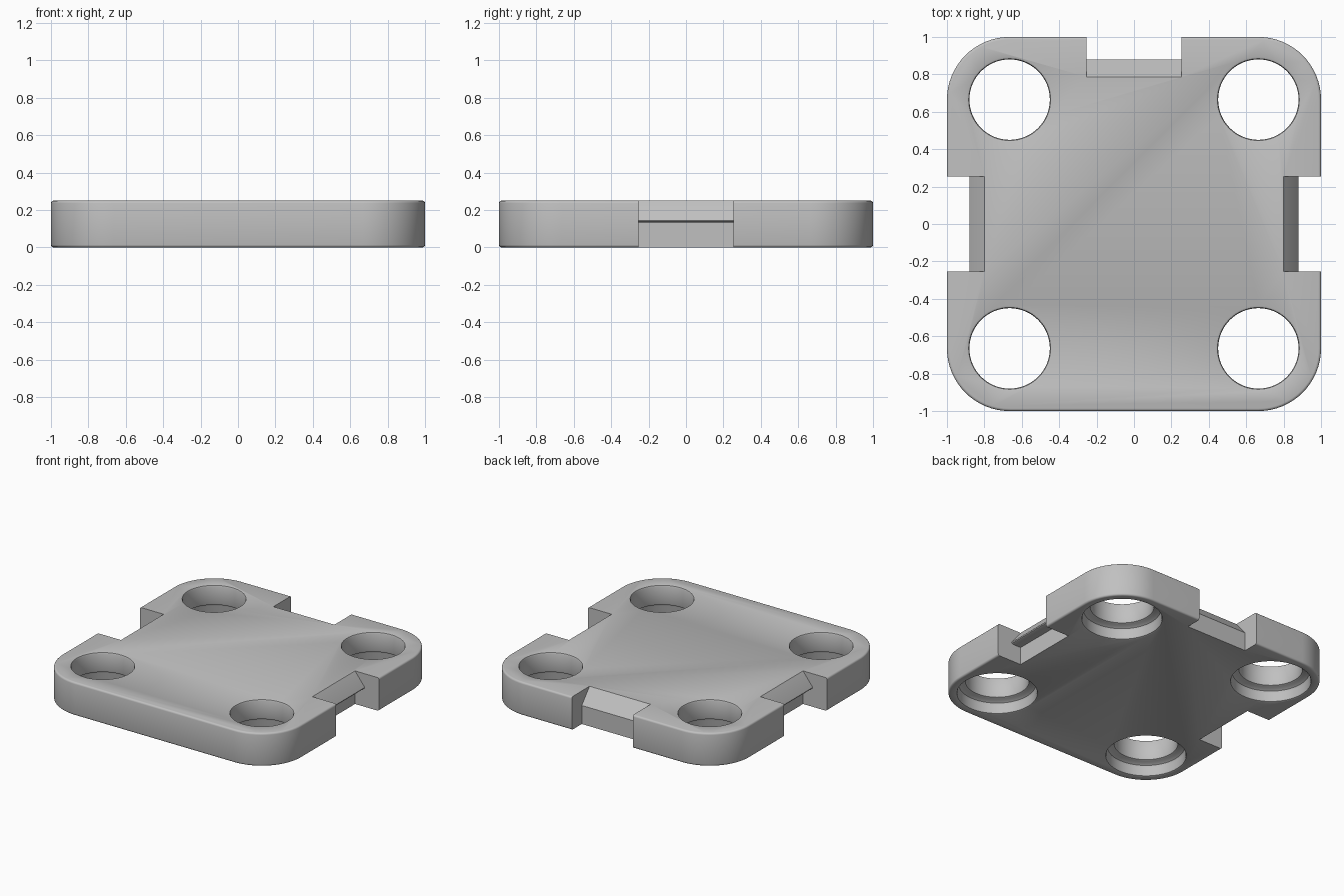
import bpy, bmesh, math
from mathutils import Matrix

default = bpy.data.objects.get("Cube")
if default:
    bpy.data.objects.remove(default, do_unlink=True)

HEIGHT = 0.25
CORNER = 0.335
FILLET = 0.014
HOLE = 0.665

grey = bpy.data.materials.new("plain grey")
grey.use_nodes = True
colour = (0.53, 0.53, 0.53, 1)
grey.diffuse_color = colour
grey.node_tree.nodes["Principled BSDF"].inputs["Base Color"].default_value = colour


def make_object(name, bm):
    bmesh.ops.recalc_face_normals(bm, faces=bm.faces)
    mesh = bpy.data.meshes.new(name)
    bm.to_mesh(mesh)
    bm.free()
    mesh.materials.append(grey)
    obj = bpy.data.objects.new(name, mesh)
    bpy.context.collection.objects.link(obj)
    return obj


def notch_cutter(name, profile, angle):
    """Extrude a (radius, z) profile along the edge of the plate."""
    bm = bmesh.new()
    face = bm.faces.new([bm.verts.new((r, -0.255, z)) for r, z in profile])
    new = bmesh.ops.extrude_face_region(bm, geom=[face])["geom"]
    verts = [v for v in new if isinstance(v, bmesh.types.BMVert)]
    bmesh.ops.translate(bm, verts=verts, vec=(0, 0.51, 0))
    bmesh.ops.rotate(bm, verts=bm.verts, matrix=Matrix.Rotation(angle, 3, "Z"))
    return make_object(name, bm)


def hole_cutter(name, x, y, profile, sides=64):
    """Stack rings of a (radius, z) profile into a solid plug."""
    bm = bmesh.new()
    rings = [[bm.verts.new((x + r * math.cos(math.tau * i / sides),
                            y + r * math.sin(math.tau * i / sides), z))
              for i in range(sides)] for r, z in profile]
    for low, high in zip(rings, rings[1:]):
        for i in range(sides):
            j = (i + 1) % sides
            bm.faces.new((low[i], low[j], high[j], high[i]))
    bm.faces.new(rings[0])
    bm.faces.new(rings[-1])
    return make_object(name, bm)


# Square plate with round corners and softened rims
bm = bmesh.new()
bmesh.ops.create_cube(bm, size=1)
bmesh.ops.scale(bm, verts=bm.verts, vec=(2, 2, HEIGHT))
bmesh.ops.translate(bm, verts=bm.verts, vec=(0, 0, HEIGHT / 2))
upright = [e for e in bm.edges if abs(e.verts[0].co.z - e.verts[1].co.z) > 0.1]
bmesh.ops.bevel(bm, geom=upright, offset=CORNER, segments=16, profile=0.5, affect="EDGES")
rims = [e for e in bm.edges if abs(e.verts[0].co.z - e.verts[1].co.z) < 0.01]
bmesh.ops.bevel(bm, geom=rims, offset=FILLET, segments=3, profile=0.5, affect="EDGES")
plate = make_object("plate", bm)

# Side notches leave an overhanging sloped lip, the back one a solid ramp
lip = [(0.80, -0.1), (1.1, -0.1), (1.1, 0.3), (0.762, 0.3), (0.80, 0.25),
       (0.877, 0.152), (0.88, 0.145), (0.877, 0.138), (0.868, 0.134), (0.80, 0.134)]
ramp = [(0.88, -0.1), (1.1, -0.1), (1.1, 0.3), (0.745, 0.3), (0.88, 0.14)]
cutters = [notch_cutter("left_notch_cutter", lip, 0),
           notch_cutter("right_notch_cutter", lip, math.pi),
           notch_cutter("back_notch_cutter", ramp, math.pi / 2)]

# Corner holes: wide rounded recess below, narrower bore with a soft top rim
bore = [(0.285, -0.05), (0.285, 0), (0.276, 0.004), (0.272, 0.014), (0.272, 0.065),
        (0.266, 0.08), (0.25, 0.09), (0.23, 0.094), (0.219, 0.099), (0.215, 0.11),
        (0.215, 0.236), (0.219, 0.246), (0.229, 0.25), (0.229, 0.3)]
for x in (-HOLE, HOLE):
    for y in (-HOLE, HOLE):
        cutters.append(hole_cutter("hole_cutter", x, y, bore))

for cutter in cutters:
    cutter.hide_render = True
    mod = plate.modifiers.new("cut", "BOOLEAN")
    mod.operation = "DIFFERENCE"
    mod.solver = "EXACT"
    mod.object = cutter

# Bake the cuts, then drop the cutters
bpy.context.view_layer.update()
graph = bpy.context.evaluated_depsgraph_get()
result = bpy.data.meshes.new_from_object(plate.evaluated_get(graph))
plate.modifiers.clear()
plate.data = result
result.materials.clear()
result.materials.append(grey)
for polygon in result.polygons:
    polygon.material_index = 0
for cutter in cutters:
    bpy.data.objects.remove(cutter, do_unlink=True)

bpy.ops.object.select_all(action="DESELECT")
plate.select_set(True)
bpy.context.view_layer.objects.active = plate
bpy.ops.object.shade_smooth_by_angle(angle=math.radians(35))
